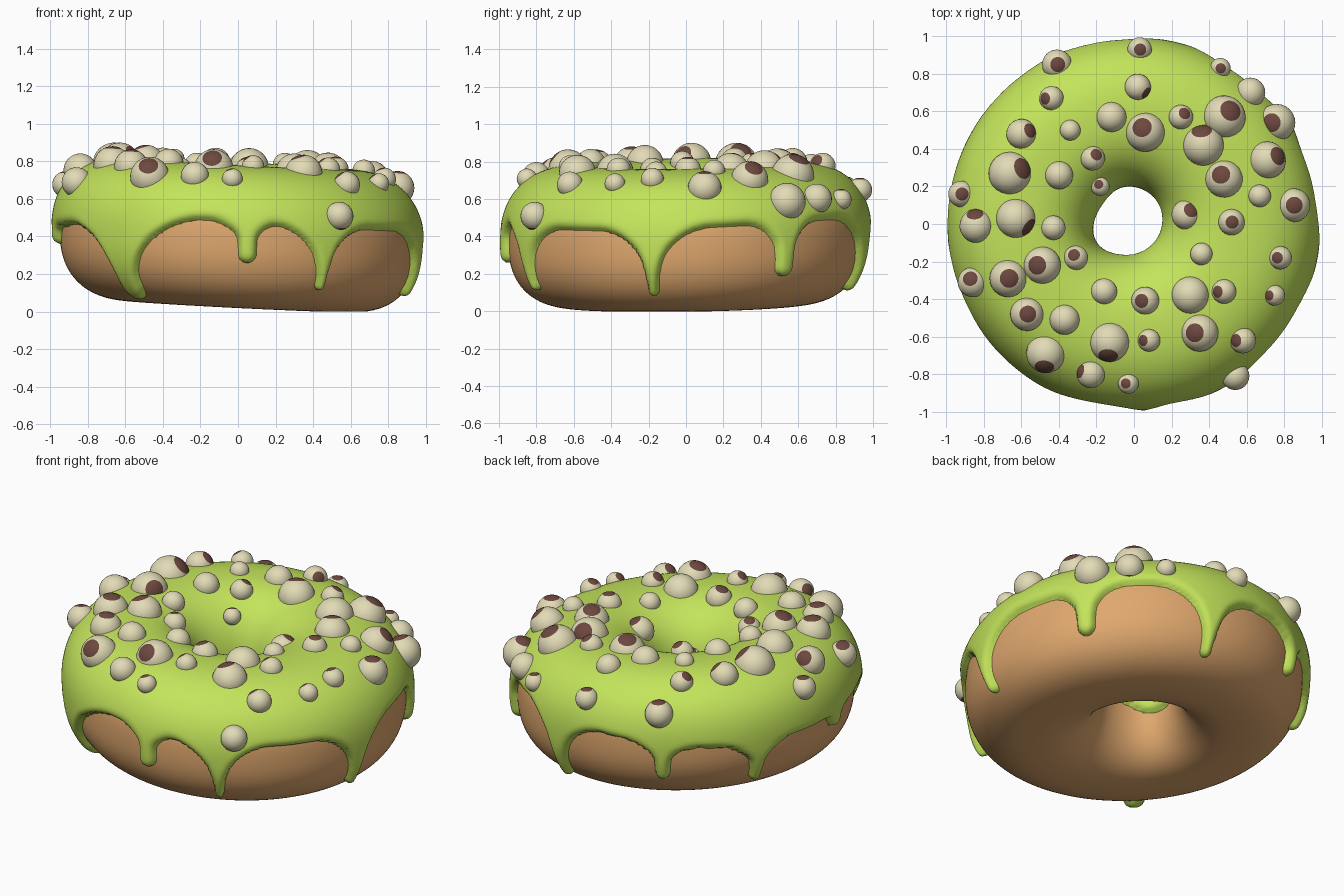
import bpy, bmesh
from math import sin, cos, radians, sqrt, pi, copysign, hypot
from mathutils import Vector, Matrix

if "Cube" in bpy.data.objects:
    bpy.data.objects.remove(bpy.data.objects["Cube"])

R, A_OUT, A_IN, B = 0.575, 0.375, 0.35, 0.358  # ring radius, half widths, half height
N = 2.4                                        # roundness of the section
THICK = 0.045                                  # icing thickness


def mat(name, col):
    m = bpy.data.materials.new(name)
    m.diffuse_color = (*col, 1)
    m.use_nodes = True
    m.node_tree.nodes["Principled BSDF"].inputs["Base Color"].default_value = m.diffuse_color
    return m


GREEN = mat("lime icing", (0.55, 0.78, 0.105))
BROWN = mat("baked dough", (0.74, 0.39, 0.155))
CREAM = mat("cream pearl", (0.76, 0.71, 0.47))
CHOC = mat("chocolate spot", (0.15, 0.065, 0.05))


def tilt(x, y):
    return 0.027 - 0.05 * x + 0.015 * y


def bump(th, deg):
    """Smooth local bulge around one compass angle."""
    return max(0.0, cos(th - radians(deg))) ** 6


def ring_point(th, ph, offset=0.0):
    """Point on the slightly lopsided ring, pushed out along the section normal."""
    a = A_OUT if cos(ph) > 0 else A_IN
    px = copysign(abs(cos(ph)) ** (2 / N), cos(ph))
    pz = copysign(abs(sin(ph)) ** (2 / N), sin(ph))
    n = Vector((copysign(abs(px) ** (N - 1) / a, px),
                copysign(abs(pz) ** (N - 1) / B, pz))).normalized()
    s = max(0.0, -px)                          # the hole sits a little off centre
    r = R + a * px + n.x * offset + s * (0.025 * bump(th, 218) - 0.02 * bump(th, 145))
    z = B + B * pz + n.y * offset
    x = r * cos(th) - 0.03 * s
    y = r * sin(th) + 0.02 * s
    return Vector((x, y, max(0.0, z + tilt(x, y))))


def finish(bm, name, mats):
    bmesh.ops.recalc_face_normals(bm, faces=bm.faces)
    for f in bm.faces:
        f.smooth = True
    me = bpy.data.meshes.new(name)
    bm.to_mesh(me)
    bm.free()
    for m in mats:
        me.materials.append(m)
    ob = bpy.data.objects.new(name, me)
    bpy.context.collection.objects.link(ob)
    return ob


# Dough ring
bm = bmesh.new()
U, V = 192, 96
g = [[bm.verts.new(ring_point(2 * pi * i / U, 2 * pi * j / V)) for j in range(V)]
     for i in range(U)]
for i in range(U):
    for j in range(V):
        k, l = (i + 1) % U, (j + 1) % V
        bm.faces.new((g[i][j], g[k][j], g[k][l], g[i][l]))
finish(bm, "dough", [BROWN])

# Drips: compass angle, lowest z, half width, flare towards the top
DRIPS = [(-130, 0.08, 0.068, 2.0), (-87, 0.26, 0.048, 0.3), (-61.5, 0.12, 0.027, 1.3),
         (-11, 0.09, 0.031, 1.2), (33.5, 0.19, 0.052, 0.7), (77, 0.12, 0.035, 1.2),
         (117, 0.24, 0.042, 0.8), (150, 0.19, 0.036, 1.2), (185, 0.36, 0.05, 0.6)]


def smooth_min(a, b, k=0.17):
    h = max(k - abs(a - b), 0) / k
    return min(a, b) - h * h * k / 4


def edge_distance(th, ph, p):
    """Signed distance to the icing edge, negative where there is icing."""
    if ph > pi / 2:                            # wavy edge inside the hole
        return 0.37 + 0.03 * sin(3 * th) - p.z
    d = 0.46 + 0.03 * cos(2 * (th - radians(65))) - p.z
    for az, low, w, flare in DRIPS:
        da = (th - radians(az) + pi) % (2 * pi) - pi
        if abs(da) > 0.7:
            continue
        h = max(0.0, p.z - low - w)
        below = max(0.0, low + w - p.z)
        # the blend fades out towards the tip so that the tip stays slim
        blend = 0.03 + 0.14 * min(1.0, max(0.0, p.z - low) / 0.2)
        d = smooth_min(d, hypot(da * 0.95, below) - w - flare * h * h, blend)
    return d


# Icing: a shell over the dough that dives under its surface past the edge
bm = bmesh.new()
U, V = 500, 126
P0, P1 = radians(-80), radians(212)
g, dist = [], {}
for i in range(U):
    th = 2 * pi * i / U
    col = []
    for j in range(V + 1):
        ph = P0 + (P1 - P0) * j / V
        d = edge_distance(th, ph, ring_point(th, ph))
        if d < 0:
            u = min(1.0, -d / 0.045)
            off = THICK * sqrt(1 - (1 - u) ** 2)
        else:
            off = -min(d * 2.5, 0.025)
        v = bm.verts.new(ring_point(th, ph, off))
        dist[v] = d
        col.append(v)
    g.append(col)
for i in range(U):
    k = (i + 1) % U
    for j in range(V):
        q = (g[i][j], g[k][j], g[k][j + 1], g[i][j + 1])
        if min(dist[v] for v in q) < 0.012:
            bm.faces.new(q)
bmesh.ops.delete(bm, geom=[v for v in bm.verts if not v.link_faces], context='VERTS')
icing = finish(bm, "icing", [GREEN])
# an open shell: make sure its normals look outwards
top = max(icing.data.polygons, key=lambda f: f.center.z)
if top.normal.z < 0:
    icing.data.flip_normals()


# Pearls, half sunk in the icing, each with a chocolate cap
def pearls(name, lean, angle, places, up=1):
    """lean 0 puts the cap on top, 1 on the side facing the given compass angle."""
    a = radians(angle)
    d = Vector((lean * cos(a), lean * sin(a), up * sqrt(1 - lean * lean)))
    rot = d.to_track_quat('Z', 'Y').to_matrix().to_4x4()
    bm = bmesh.new()
    for x, y, r in places:
        rad = hypot(x, y)
        half = (A_OUT if rad > R else A_IN) + THICK
        q = min(abs(rad - R) / half, 0.945)
        z = B + (B + THICK) * (1 - q ** N) ** (1 / N) + tilt(x, y)
        z -= 0.5 * max(0.0, r - 0.06)          # big ones sink deeper
        c = Vector((x, y, z))
        new = bmesh.ops.create_uvsphere(bm, u_segments=24, v_segments=18, radius=r,
                                        matrix=Matrix.Translation(c) @ rot)
        for f in {f for v in new["verts"] for f in v.link_faces}:
            if (f.calc_center_median() - c).normalized().dot(d) > 0.86:
                f.material_index = 1
    finish(bm, name, [CREAM, CHOC])


pearls("pearls_cap_up", 0.05, 0, [
    (-.41, .85, .08), (.03, .93, .065), (.46, .83, .055), (.85, .10, .09),
    (.52, .01, .07), (-.92, .16, .07), (-.67, -.29, .10), (-.57, -.48, .09)])
pearls("pearls_cap_slightly_left", 0.3, 180, [
    (.76, .54, .10), (.78, -.18, .062), (-.49, -.22, .10), (.06, -.41, .075),
    (.35, -.58, .10), (-.03, -.85, .055)])
pearls("pearls_cap_slightly_back", 0.32, 125, [
    (.06, .49, .105), (-.18, .20, .05), (.48, .24, .10), (-.31, -.18, .065),
    (-.86, -.31, .08)])
pearls("pearls_cap_back_right", 0.48, 45, [
    (.48, .57, .115), (.25, .57, .065), (-.22, .35, .065), (.28, .05, .08)])
pearls("pearls_cap_right", 0.7, 22, [
    (-.60, .48, .08), (.71, .34, .10), (-.66, .27, .115)])
pearls("pearls_cap_left", 0.6, 182, [
    (-.44, .67, .065), (.48, -.36, .065), (.75, -.38, .055), (.08, -.62, .06),
    (.58, -.62, .07)])
pearls("pearls_cap_far_left", 0.88, 165, [(-.23, -.80, .075)])
pearls("pearls_cap_back", 0.8, 97, [(.37, .42, .11), (-.84, -.01, .09)])
pearls("pearls_cap_front", 0.78, -96, [(-.13, -.63, .105), (-.47, -.69, .105)])
pearls("pearls_cap_front_right", 0.9, -35, [(.02, .73, .07), (-.63, .03, .105)])
# caps of these are turned down into the icing
pearls("pearls_plain", 0.05, 0, [
    (-.34, .50, .055), (.67, .15, .06), (.36, -.16, .06), (.54, -.81, .075),
    (-.12, .57, .08), (-.40, .26, .075), (-.16, -.36, .07), (.30, -.38, .10),
    (-.43, -.02, .065), (-.37, -.51, .08), (.62, .70, .08)], up=-1)
